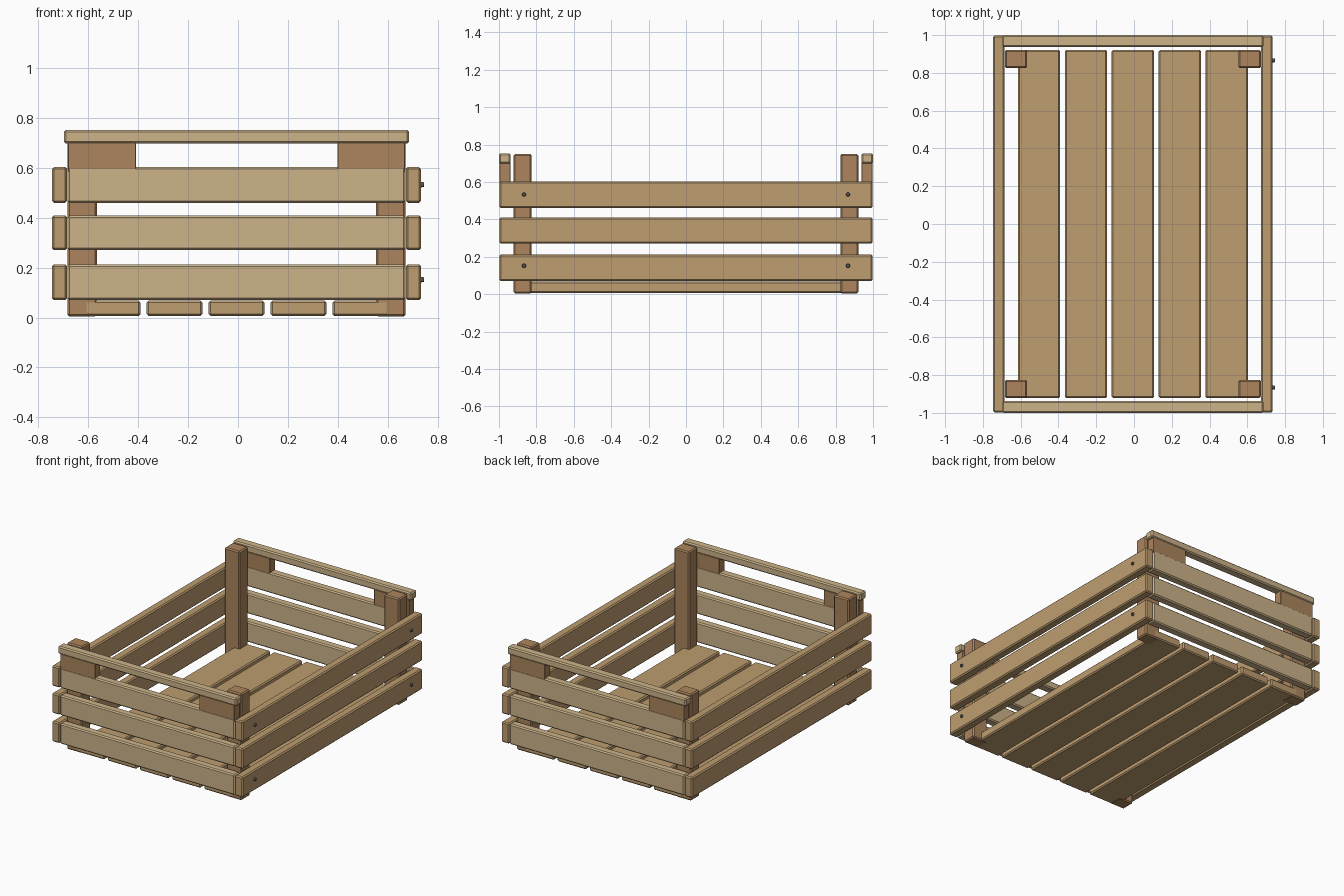
import bpy, bmesh
from mathutils import Matrix, Vector

if "Cube" in bpy.data.objects:
    bpy.data.objects.remove(bpy.data.objects["Cube"])


def material(name, rgb):
    m = bpy.data.materials.new(name)
    m.diffuse_color = (*rgb, 1)
    m.use_nodes = True
    m.node_tree.nodes["Principled BSDF"].inputs["Base Color"].default_value = m.diffuse_color
    return m


LIGHT = material("light_wood", (0.61, 0.456, 0.255))
MID = material("mid_wood", (0.515, 0.337, 0.162))
DARK = material("dark_wood", (0.413, 0.235, 0.109))
STEEL = material("dark_steel", (0.10, 0.10, 0.10))


def link(name, bm, mat):
    me = bpy.data.meshes.new(name)
    bm.to_mesh(me)
    bm.free()
    ob = bpy.data.objects.new(name, me)
    me.materials.append(mat)
    bpy.context.collection.objects.link(ob)
    return ob


def board(name, x, y, z, mat, bevel=0.008):
    """Bevelled box given by its (min, max) on each axis."""
    lo, hi = (Vector(p) for p in zip(sorted(x), sorted(y), sorted(z)))
    bm = bmesh.new()
    bmesh.ops.create_cube(bm, size=1, matrix=Matrix.Translation((lo + hi) / 2)
                          @ Matrix.Diagonal((*(hi - lo), 1)))
    ob = link(name, bm, mat)
    if bevel:
        mod = ob.modifiers.new("edge_bevel", 'BEVEL')
        mod.width = bevel
        mod.segments = 1
    return ob


CX = -0.006  # wood is offset slightly because bolts stick out on one side
ROWS = [(0.07, 0.213), (0.27, 0.41), (0.46, 0.603)]

# floor slats
for i in range(5):
    c = CX + (i - 2) * 0.2485
    board(f"floor_slat_{i + 1}", (c - 0.112, c + 0.112), (-0.922, 0.922),
          (0.006, 0.068), MID)

for s, side in ((-1, "left"), (1, "right")):
    # long side slats
    for i, z in enumerate(ROWS):
        board(f"{side}_slat_{i + 1}", (CX + s * 0.679, CX + s * 0.74), (-0.998, 0.998), z, MID)
    for t, end in ((-1, "front"), (1, "back")):
        # corner posts and handle blocks
        board(f"{end}_{side}_post", (CX + s * 0.56, CX + s * 0.678),
              (t * 0.825, t * 0.921), (0.004, 0.75), DARK)
        board(f"{end}_{side}_handle_block", (CX + s * 0.404, CX + s * 0.676),
              (t * 0.938, t * 0.996), (0.585, 0.702), DARK, 0.002)

for t, end in ((-1, "front"), (1, "back")):
    # end slats and top rail
    for i, z in enumerate(ROWS):
        board(f"{end}_slat_{i + 1}", (CX - 0.678, CX + 0.678), (t * 0.937, t * 0.997), z, LIGHT)
    board(f"{end}_top_rail", (CX - 0.692, CX + 0.692), (t * 0.937, t * 1.0), (0.698, 0.752), LIGHT)
    # bolt heads on the right side
    for level, z in (("lower", 0.152), ("upper", 0.533)):
        bm = bmesh.new()
        bmesh.ops.create_cone(bm, cap_ends=True, segments=12, radius1=0.013, radius2=0.009,
                              depth=0.02, matrix=Matrix.Translation((0.736, t * 0.866, z))
                              @ Matrix.Rotation(1.5707963, 4, 'Y'))
        link(f"{end}_{level}_bolt", bm, STEEL)
